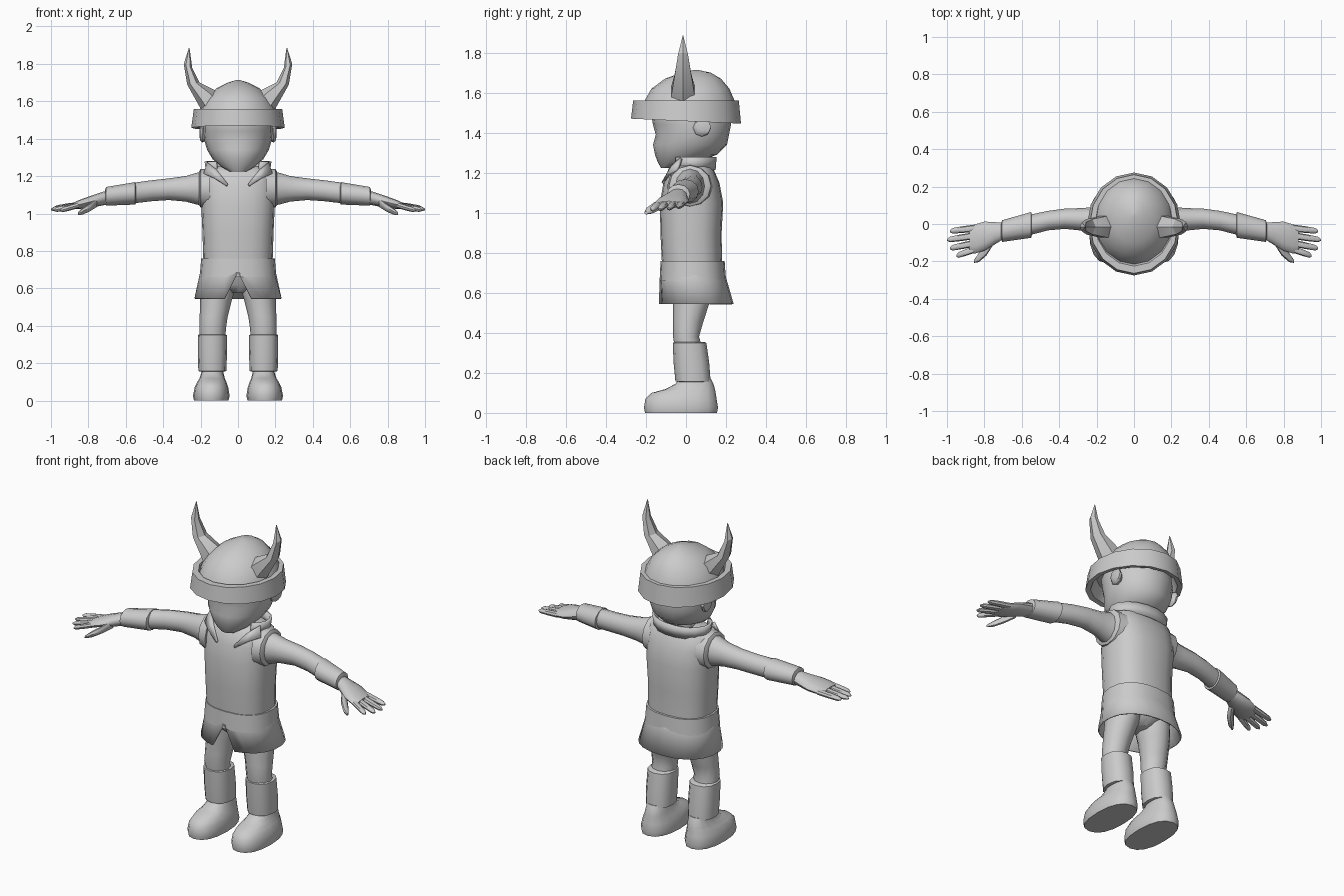
import bpy, bmesh, math
from mathutils import Vector

grey = bpy.data.materials.new("plain grey")
grey.diffuse_color = (0.6, 0.6, 0.6, 1)


def skin(name, loops, closed=True, caps=True, mirror=False, thick=0, angle=40):
    """Join a list of point loops into one surface."""
    bm = bmesh.new()
    rows = [[bm.verts.new(p) for p in loop] for loop in loops]
    n = len(rows[0])
    for a, b in zip(rows, rows[1:]):
        for i in range(n if closed else n - 1):
            j = (i + 1) % n
            bm.faces.new((a[i], a[j], b[j], b[i]))
    if caps:
        bm.faces.new(rows[0])
        bm.faces.new(rows[-1])
    bmesh.ops.recalc_face_normals(bm, faces=bm.faces)
    me = bpy.data.meshes.new(name)
    bm.to_mesh(me)
    bm.free()
    me.materials.append(grey)
    ob = bpy.data.objects.new(name, me)
    bpy.context.collection.objects.link(ob)
    bpy.ops.object.select_all(action='DESELECT')
    ob.select_set(True)
    bpy.context.view_layer.objects.active = ob
    bpy.ops.object.shade_smooth_by_angle(angle=math.radians(angle))
    if thick:
        ob.modifiers.new("Thickness", 'SOLIDIFY').thickness = thick
    if mirror:
        ob.modifiers.new("Mirror", 'MIRROR')
    return ob


def ring(c, u, v, n=16, square=1.0, gap=None):
    """Rounded loop about c with half axes u and v, starting at -v."""
    pts = []
    for i in range(n):
        if gap is None:
            a = 2 * math.pi * i / n
        else:
            a = gap + (2 * math.pi - 2 * gap) * i / (n - 1)
        s, k = math.sin(a), -math.cos(a)
        s = math.copysign(abs(s) ** square, s)
        k = math.copysign(abs(k) ** square, k)
        pts.append(Vector(c) + Vector(u) * s + Vector(v) * k)
    return pts


def upright(name, rows, n=16, square=1.0, **kw):
    """Loft along z; rows are z, cx, cy, rx, ry and optional front gap."""
    loops = [ring((r[1], r[2], r[0]), (r[3], 0, 0), (0, r[4], 0), n, square,
                  r[5] if len(r) > 5 else None) for r in rows]
    return skin(name, loops, **kw)


def sideways(name, rows, n=12, square=1.0, **kw):
    """Loft along x, mirrored; rows are x, cy, cz, ry, rz."""
    loops = [ring((r[0], r[1], r[2]), (0, r[3], 0), (0, 0, r[4]), n, square)
             for r in rows]
    return skin(name, loops, mirror=True, **kw)


# Head, neck and ears
upright("head", [
    (1.225, 0, -.09, .045, .035), (1.25, 0, -.05, .09, .09),
    (1.29, 0, 0, .135, .155), (1.34, 0, .02, .165, .185),
    (1.39, 0, .032, .18, .183), (1.44, 0, .03, .185, .195),
    (1.50, 0, .02, .185, .195), (1.56, 0, .02, .16, .17)], n=20)
upright("neck", [(1.18, 0, .05, .085, .08), (1.31, 0, .05, .08, .08)], n=12)
sideways("ear", [
    (.165, .07, 1.42, .03, .03), (.19, .08, 1.425, .045, .045),
    (.202, .085, 1.43, .04, .04), (.206, .085, 1.43, .02, .02)], n=8)

# Helmet dome and band
upright("helmet_dome", [
    (1.53, 0, .015, .212, .235), (1.56, 0, .018, .203, .225),
    (1.62, 0, .022, .17, .195), (1.67, 0, .035, .115, .14),
    (1.70, 0, .05, .055, .075), (1.714, 0, .05, .008, .01)], n=16)
band = upright("helmet_band", [
    (1.53, 0, .005, .195, .215), (1.56, 0, .005, .208, .23),
    (1.56, 0, 0, .236, .264), (1.458, 0, 0, .25, .275),
    (1.462, 0, 0, .222, .247), (1.53, 0, .005, .195, .215)],
    n=16, caps=False, angle=25)
for v in band.data.vertices:
    if v.co.z < 1.5:
        v.co.z -= .045 * v.co.y

# Horns: inner x, z, outer x, z, half width
horn = []
for xi, zi, xo, zo, w in [(.09, 1.62, .185, 1.53, .068),
                          (.125, 1.66, .205, 1.57, .066),
                          (.205, 1.70, .272, 1.69, .047),
                          (.245, 1.78, .29, 1.80, .028),
                          (.259, 1.885, .263, 1.885, .002)]:
    mid = ((xi + xo) / 2, -.015, (zi + zo) / 2)
    half = ((xo - xi) / 2, 0, (zo - zi) / 2)
    horn.append(ring(mid, (0, w, 0), half, 6))
skin("horn", horn, mirror=True, angle=20)

# Tunic body, armhole rims, collar and lapels
upright("tunic", [
    (.74, 0, .03, .185, .15), (.90, 0, .025, .19, .153),
    (1.05, 0, .028, .197, .158), (1.15, 0, .027, .198, .14),
    (1.22, 0, .025, .195, .112), (1.255, 0, .03, .12, .08)],
    n=20, square=.8)
sideways("armhole", [
    (.15, .02, 1.13, .115, .11), (.20, .02, 1.135, .105, .102),
    (.208, .02, 1.135, .09, .09)])
upright("collar", [
    (1.215, 0, .035, .155, .10, .75), (1.28, 0, .035, .165, .105, .75)],
    n=14, closed=False, caps=False, thick=.015)
skin("lapel", [[(.165, -.03, 1.275), (.185, -.05, 1.215)],
               [(.115, -.075, 1.235), (.13, -.095, 1.195)],
               [(.055, -.118, 1.16), (.06, -.122, 1.15)]],
     closed=False, caps=False, mirror=True, thick=.015)

# Skirt with a belt line and a front slit
upright("belt_band", [
    (.76, 0, .03, .185, .15), (.76, 0, .033, .197, .16),
    (.66, 0, .034, .205, .166), (.66, 0, .034, .19, .15)],
    n=20, square=.85, caps=False)
upright("skirt", [
    (.72, 0, .034, .198, .161, 0), (.68, 0, .034, .204, .165, .01),
    (.545, 0, .048, .235, .19, .27)],
    n=21, square=.9, closed=False, caps=False, thick=.008)

# Hips, legs, wraps and shoes
upright("hips", [
    (.575, 0, .03, .04, .06), (.62, 0, .03, .14, .11),
    (.75, 0, .03, .17, .135)])
upright("leg", [
    (.66, .095, .03, .085, .105), (.60, .105, .03, .092, .1),
    (.54, .117, .024, .085, .09), (.45, .13, .01, .075, .075),
    (.38, .136, .0, .071, .065), (.30, .137, .02, .068, .07)],
    n=12, mirror=True)
upright("shin_wrap", [
    (.155, .137, .035, .066, .075), (.158, .137, .035, .075, .088),
    (.25, .137, .027, .078, .089), (.35, .137, .018, .077, .084),
    (.355, .137, .018, .068, .072)], n=12, square=.85, mirror=True)
upright("shoe", [
    (0, .143, -.025, .092, .18), (.025, .143, -.025, .098, .185),
    (.07, .142, -.025, .09, .178), (.10, .14, -.012, .078, .16),
    (.118, .138, .02, .068, .125), (.145, .137, .042, .06, .095),
    (.17, .137, .045, .055, .08)], n=16, square=.85, mirror=True)

# Arms, cuffs and hands
sideways("arm", [
    (.15, .02, 1.13, .09, .095), (.22, .02, 1.133, .07, .085),
    (.28, .025, 1.132, .06, .068), (.37, .028, 1.13, .054, .058),
    (.46, .018, 1.122, .052, .056), (.57, -.008, 1.108, .055, .055)])
sideways("cuff", [
    (.545, -.005, 1.108, .05, .05), (.55, -.005, 1.108, .069, .06),
    (.705, -.038, 1.092, .058, .05), (.71, -.038, 1.092, .04, .036)])
sideways("palm", [
    (.69, -.035, 1.088, .04, .038), (.745, -.05, 1.074, .06, .035),
    (.80, -.065, 1.06, .078, .03), (.85, -.08, 1.048, .078, .024),
    (.88, -.085, 1.042, .066, .016)])

# Fingers: base y, tip x, tip y, tip z
for i, (y0, x1, y1, z1) in enumerate([(-.022, .985, -.038, 1.03),
                                      (-.062, 1.0, -.085, 1.022),
                                      (-.102, .985, -.13, 1.018),
                                      (-.135, .95, -.17, 1.016)]):
    rows = []
    for t, r in [(0, .019), (.5, .018), (.88, .015), (1, .005)]:
        rows.append((.85 + (x1 - .85) * t, y0 + (y1 - y0) * t,
                     1.046 + (z1 - 1.046) * t, r, r * .85))
    sideways("finger_%d" % (i + 1), rows, n=8)
sideways("thumb", [
    (.755, -.09, 1.06, .025, .025), (.79, -.14, 1.035, .03, .022),
    (.83, -.18, 1.012, .024, .018), (.855, -.20, 1.0, .008, .008)], n=8)
